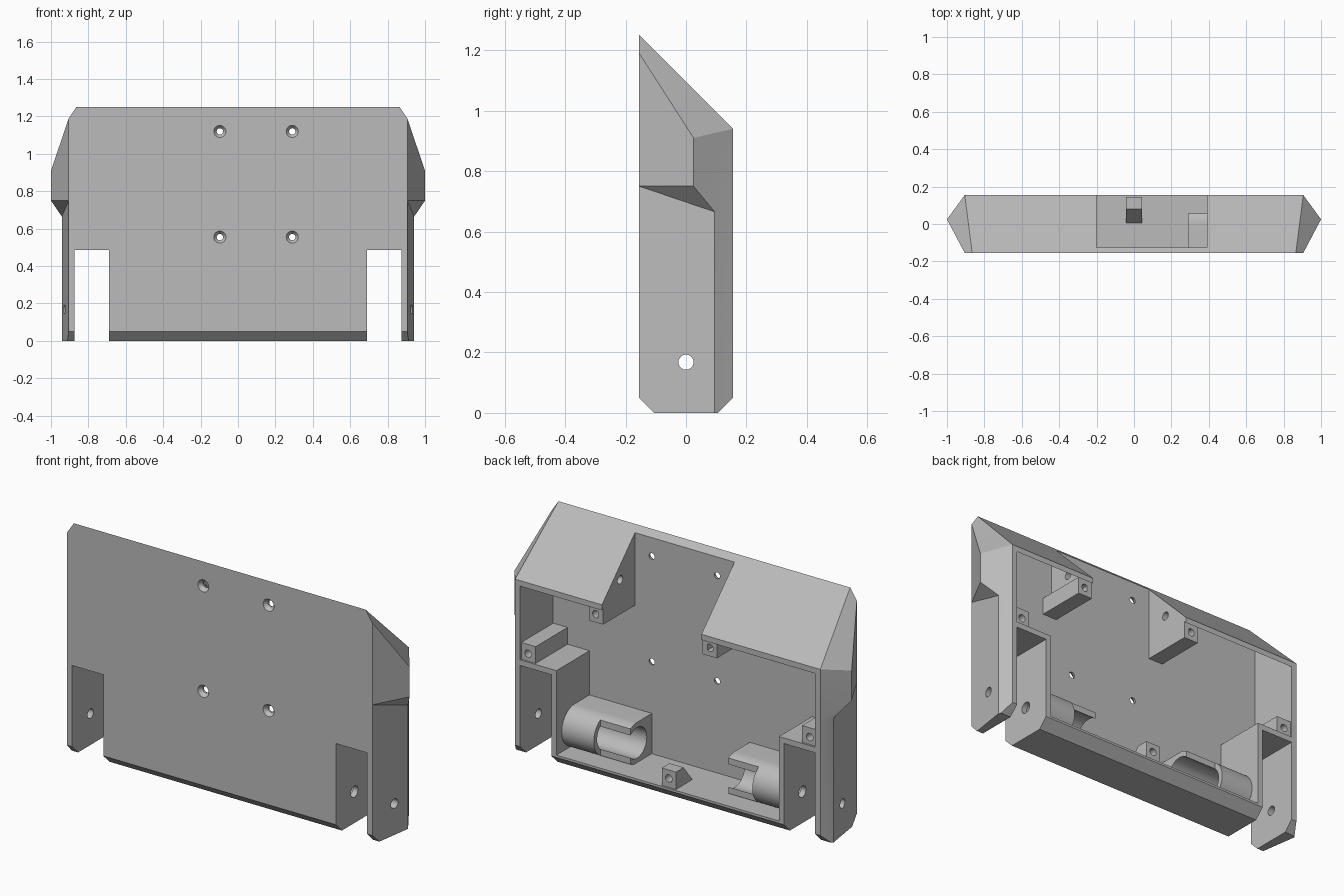
import bpy, bmesh, math
from mathutils import Matrix, Vector

if "Cube" in bpy.data.objects:
    bpy.data.objects.remove(bpy.data.objects["Cube"])

grey = bpy.data.materials.new("plain_grey")
grey.use_nodes = True
colour = (0.5, 0.5, 0.5, 1)
grey.diffuse_color = colour
grey.node_tree.nodes["Principled BSDF"].inputs["Base Color"].default_value = colour


def finish(name, bm):
    bmesh.ops.recalc_face_normals(bm, faces=bm.faces[:])
    mesh = bpy.data.meshes.new(name)
    bm.to_mesh(mesh)
    bm.free()
    mesh.materials.append(grey)
    ob = bpy.data.objects.new(name, mesh)
    bpy.context.collection.objects.link(ob)
    return ob


def hull(name, half):
    """Convex solid from points given for one side and mirrored in x."""
    bm = bmesh.new()
    for x, y, z in half:
        for s in (-1, 1):
            bm.verts.new((s * x, y, z))
    bmesh.ops.convex_hull(bm, input=bm.verts[:])
    bmesh.ops.dissolve_limit(bm, angle_limit=0.01, verts=bm.verts[:], edges=bm.edges[:])
    return finish(name, bm)


def prism(name, profile, x0, x1):
    """Extrude a (y, z) profile along x."""
    bm = bmesh.new()
    face = bm.faces.new([bm.verts.new((x0, y, z)) for y, z in profile])
    new = bmesh.ops.extrude_face_region(bm, geom=[face])["geom"]
    moved = [v for v in new if isinstance(v, bmesh.types.BMVert)]
    bmesh.ops.translate(bm, verts=moved, vec=(x1 - x0, 0, 0))
    return finish(name, bm)


def box(name, x0, x1, y0, y1, z0, z1):
    return prism(name, [(y0, z0), (y1, z0), (y1, z1), (y0, z1)], x0, x1)


def rod(name, a, b, r1, r2=None, sides=32):
    """Cylinder or cone from point a to point b."""
    a, b = Vector(a), Vector(b)
    turn = (b - a).to_track_quat('Z', 'Y').to_matrix().to_4x4()
    bm = bmesh.new()
    bmesh.ops.create_cone(bm, cap_ends=True, segments=sides, radius1=r1,
                          radius2=r1 if r2 is None else r2, depth=(b - a).length,
                          matrix=Matrix.Translation((a + b) / 2) @ turn)
    return finish(name, bm)


def combine(ob, other, operation='DIFFERENCE'):
    mod = ob.modifiers.new("combine", 'BOOLEAN')
    mod.operation, mod.solver, mod.object = operation, 'EXACT', other
    bpy.context.view_layer.objects.active = ob
    bpy.ops.object.modifier_apply(modifier=mod.name)
    bpy.data.objects.remove(other)


F, B = -0.155, 0.155          # front and back planes
PLATE = -0.125                # inner face of the front plate
AXLE = 0.168                  # axle height
N0, N1 = -0.2, 0.39           # sides of the roof notch

# Outer shell: flared upper body joined to the lower body
shell = hull("shell", [
    (0.865, F, 1.25), (0.905, F, 1.19), (1, 0.025, 0.91), (0.905, B, 0.94),
    (0.905, F, 0.75), (1, 0.025, 0.75), (0.942, 0.095, 0.665), (0.905, B, 0.665)])
lower = hull("lower", [
    (0.905, F, 0.75), (0.942, 0.095, 0.665), (0.905, B, 0.665),
    (0.88, F, 0.8), (0.88, B, 0.8),
    (0.905, F, 0.05), (0.912, -0.105, 0), (0.942, 0.095, 0), (0.935, 0.105, 0),
    (0.905, B, 0.05)])
combine(shell, lower, 'UNION')

# Hollow interior open at the back
combine(shell, prism("upper_cavity", [(PLATE, 0.515), (0.2, 0.515), (0.2, 0.865),
                                      (PLATE, 1.19)], -0.875, 0.875))
combine(shell, box("lower_cavity", -0.66, 0.66, PLATE, 0.2, 0.062, 0.6))
combine(shell, box("roof_notch", N0, N1, PLATE, 0.3, 0.8, 1.4))

# Wheel slots and axle holes
for s in (-1, 1):
    combine(shell, box("wheel_slot", s * 0.69, s * 0.875, -0.3, 0.3, -0.2, 0.485))
    combine(shell, rod("leg_hole", (s * 0.85, 0, AXLE), (s * 1.1, 0, AXLE), 0.025))
    combine(shell, rod("axle_hole", (s * 0.6, 0, AXLE), (s * 0.72, 0, AXLE), 0.03))

# Countersunk screw holes in the front plate
for x in (-0.097, 0.29):
    for z in (0.555, 1.12):
        combine(shell, rod("screw_hole", (x, -0.2, z), (x, -0.1, z), 0.017, sides=24))
        combine(shell, rod("countersink", (x, -0.157, z), (x, -0.135, z), 0.034, 0.017, 24))


def boss(name, x0, x1, z0, profile=None, z1=None):
    """Square screw post with a hole in its back face."""
    z1 = z1 or z0 + 0.09
    profile = profile or [(-0.13, z0), (0.145, z0), (0.145, z1), (-0.13, z1)]
    ob = prism(name, profile, x0, x1)
    x, z = (x0 + x1) / 2, z0 + 0.045
    combine(ob, rod("post_hole", (x, 0.09, z), (x, 0.2, z), 0.02, sides=24))
    return ob


# Notch walls with a cable hole, and the posts at their feet
for side, x, d in (("left", N1, 1), ("right", N0, -1)):
    wall = prism(side + "_notch_wall", [(-0.13, 0.83), (0.145, 0.83), (0.145, 0.93),
                                        (-0.13, 1.205)], x, x + d * 0.03)
    combine(wall, rod("cable_hole", (x - 0.1, 0, 1.015), (x + 0.1, 0, 1.015), 0.022))
    boss(side + "_roof_post", x, x + d * 0.085, 0.83)

# Posts above the wheel housings and the wedge post on the floor
for side, s in (("left", 1), ("right", -1)):
    boss(side + "_side_post", s * 0.79, s * 0.88, 0.51, z1=0.605)
boss("floor_post", -0.042, 0.042, 0.065,
     [(0.0, 0.055), (0.145, 0.055), (0.145, 0.155), (0.08, 0.155)])

# Motor holders: rounded blocks, bored through and opened at the inner half
R = 0.11
arc = [(R * math.cos(a), AXLE + R * math.sin(a))
       for a in (math.pi * (i / 32 - 0.5) for i in range(33))]
for side, s in (("left", 1), ("right", -1)):
    holder = prism(side + "_motor_holder",
                   [(-0.13, AXLE - R)] + arc + [(-0.13, AXLE + R)], s * 0.29, s * 0.665)
    combine(holder, box("opening", s * 0.2, s * 0.47, 0.055, 0.3, 0, 0.4))
    combine(holder, rod("bore", (s * 0.2, 0, AXLE), (s * 0.72, 0, AXLE), 0.082, sides=48))

# Smooth the curved surfaces, keep the edges sharp
for ob in bpy.context.collection.objects:
    ob.select_set(ob.type == 'MESH' and grey.name in ob.data.materials)
bpy.context.view_layer.objects.active = shell
bpy.ops.object.shade_smooth_by_angle(angle=math.radians(20))
